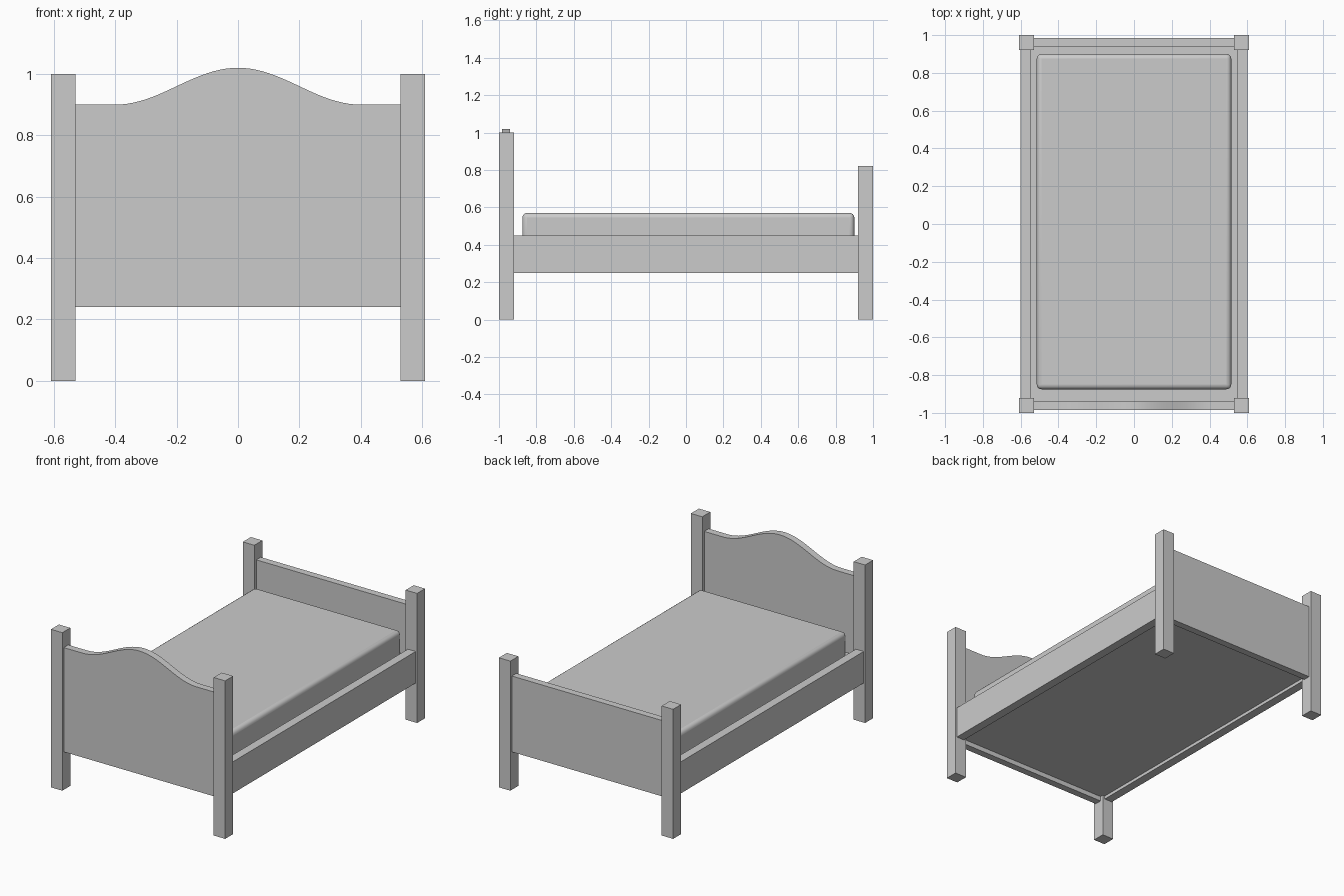
import bpy, bmesh, math

if "Cube" in bpy.data.objects:
    bpy.data.objects.remove(bpy.data.objects["Cube"])


def box(name, x0, x1, y0, y1, z0, z1):
    bm = bmesh.new()
    bmesh.ops.create_cube(bm, size=1)
    for v in bm.verts:
        v.co.x = x1 if v.co.x > 0 else x0
        v.co.y = y1 if v.co.y > 0 else y0
        v.co.z = z1 if v.co.z > 0 else z0
    me = bpy.data.meshes.new(name)
    bm.to_mesh(me)
    bm.free()
    ob = bpy.data.objects.new(name, me)
    bpy.context.collection.objects.link(ob)
    return ob


def smooth(ob, angle=35):
    bpy.ops.object.select_all(action='DESELECT')
    ob.select_set(True)
    bpy.context.view_layer.objects.active = ob
    bpy.ops.object.shade_smooth_by_angle(angle=math.radians(angle))


# Corner posts and side rails
for side, s in (("left", -1), ("right", 1)):
    xa, xb = sorted((s * 0.53, s * 0.61))
    box(f"head_post_{side}", xa, xb, -1.0, -0.92, 0, 1.0)
    box(f"foot_post_{side}", xa, xb, 0.92, 1.0, 0, 0.82)
    xa, xb = sorted((s * 0.545, s * 0.60))
    box(f"side_rail_{side}", xa, xb, -0.92, 0.92, 0.25, 0.45)

# Headboard: outline with a raised cosine crest, extruded through its thickness
N = 40
top = [(0.53, 0.90)]
for i in range(N + 1):
    x = 0.4 - 0.8 * i / N
    top.append((x, 0.90 + 0.06 * (1 + math.cos(math.pi * x / 0.4))))
top.append((-0.53, 0.90))
bm = bmesh.new()
outline = [(-0.53, 0.24), (0.53, 0.24)] + top
face = bm.faces.new([bm.verts.new((x, -0.985, z)) for x, z in outline])
ext = bmesh.ops.extrude_face_region(bm, geom=[face])
moved = [g for g in ext["geom"] if isinstance(g, bmesh.types.BMVert)]
bmesh.ops.translate(bm, vec=(0, 0.045, 0), verts=moved)
bmesh.ops.recalc_face_normals(bm, faces=bm.faces)
me = bpy.data.meshes.new("headboard")
bm.to_mesh(me)
bm.free()
headboard = bpy.data.objects.new("headboard", me)
bpy.context.collection.objects.link(headboard)
smooth(headboard)

# Footboard and the deck between the rails
box("footboard", -0.53, 0.53, 0.94, 0.985, 0.24, 0.72)
box("mattress_deck", -0.545, 0.545, -0.94, 0.94, 0.27, 0.40)

# Mattress with rounded edges
mattress = box("mattress", -0.515, 0.515, -0.875, 0.90, 0.40, 0.57)
bev = mattress.modifiers.new("rounding", 'BEVEL')
bev.width = 0.025
bev.segments = 4
smooth(mattress)
